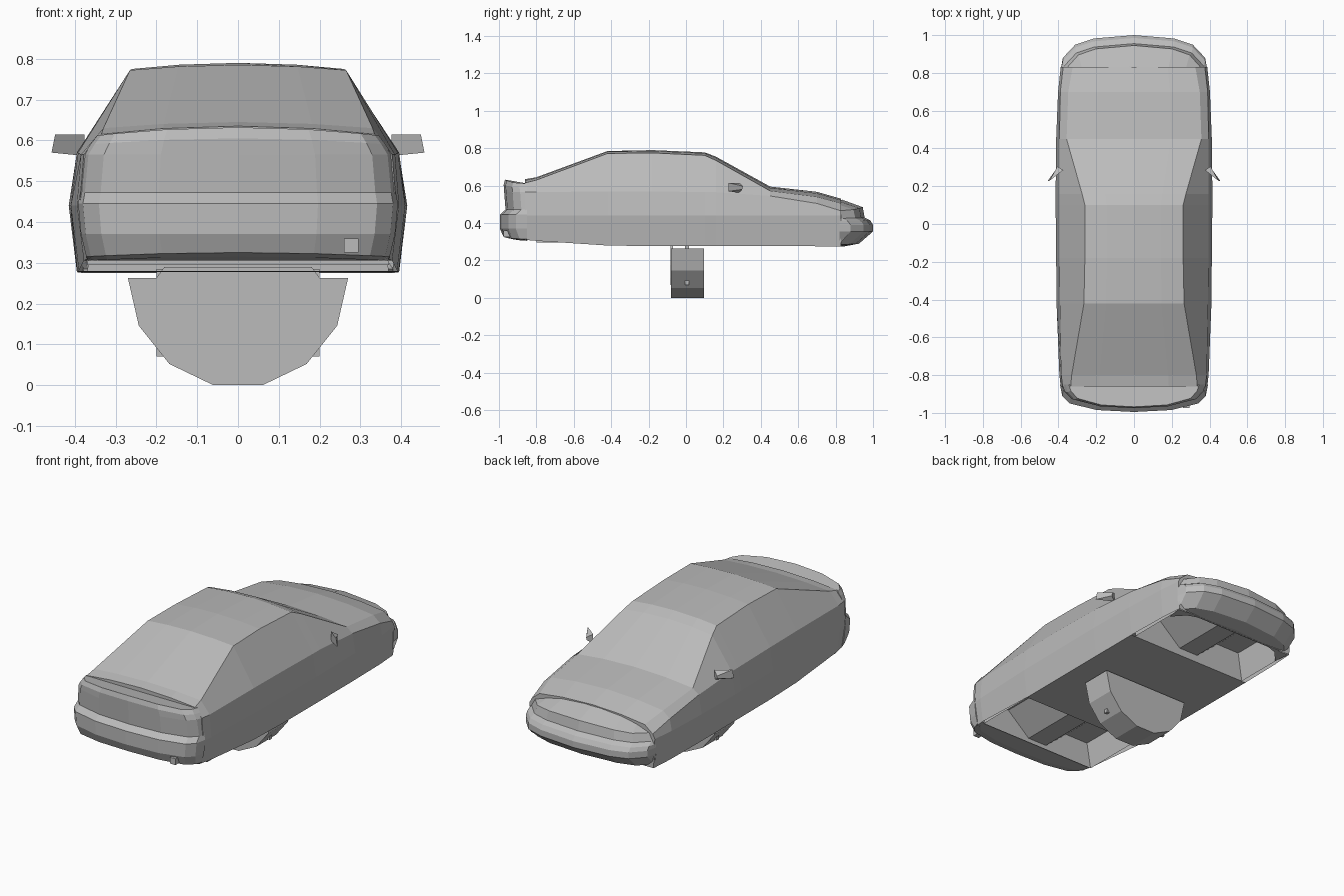
import bpy
import bmesh
from math import cos, sin, pi

cube = bpy.data.objects.get("Cube")
if cube:
    bpy.data.objects.remove(cube, do_unlink=True)

grey = bpy.data.materials.new("plain_grey")
grey.use_nodes = True
grey.diffuse_color = (0.5, 0.5, 0.5, 1)
grey.node_tree.nodes["Principled BSDF"].inputs["Base Color"].default_value = (0.5, 0.5, 0.5, 1)


def make(name, verts, faces, fix_normals=True):
    mesh = bpy.data.meshes.new(name)
    mesh.from_pydata(verts, [], faces)
    if fix_normals:
        bm = bmesh.new()
        bm.from_mesh(mesh)
        bmesh.ops.recalc_face_normals(bm, faces=bm.faces)
        bm.to_mesh(mesh)
        bm.free()
    mesh.materials.append(grey)
    obj = bpy.data.objects.new(name, mesh)
    bpy.context.collection.objects.link(obj)
    return obj


def loft(name, rows, closed=False, skip_bottom=()):
    """Join rows of points with quads and cap both ends."""
    n = len(rows[0])
    verts = [p for row in rows for p in row]
    faces = []
    for r in range(len(rows) - 1):
        for i in range(n if closed else n - 1):
            if i == n - 1 and r in skip_bottom:
                continue
            j = (i + 1) % n
            faces.append((r * n + i, r * n + j, (r + 1) * n + j, (r + 1) * n + i))
    last = (len(rows) - 1) * n
    faces += [tuple(range(n)), tuple(range(last, last + n))]
    if not closed:
        faces.append(tuple(r * n for r in range(len(rows)))
                     + tuple(r * n + n - 1 for r in reversed(range(len(rows)))))
    return make(name, verts, faces)


def box(name, x0, x1, y0, y1, z0, z1):
    return loft(name, [[(x0, y, z0), (x1, y, z0), (x1, y, z1), (x0, y, z1)]
                       for y in (y0, y1)], closed=True)


# Body shell: y, top z, roof edge x and z, belt x and z, crease x, sill x and z
stations = [
    (-0.86, .635, .335, .615, .378, .565, .388, .368, .31),
    (-0.80, .645, .33, .63, .385, .565, .395, .378, .305),
    (-0.42, .785, .265, .772, .392, .57, .41, .39, .28),
    (-0.18, .79, .26, .775, .395, .57, .412, .394, .277),
    (0.10, .778, .26, .762, .395, .565, .415, .395, .277),
    (0.16, .755, .275, .735, .395, .565, .415, .395, .277),
    (0.45, .595, .357, .572, .395, .545, .412, .395, .277),
    (0.70, .567, .348, .54, .39, .505, .402, .39, .276),
    (0.83, .53, .325, .505, .375, .465, .388, .38, .275),
]
rows = []
for y, zt, xr, zr, xb, zb, xw, xs, zs in stations:
    half = [(xs, zs), (xw, .44), (xb, zb), (xr, zr), (xr * .55, zt - (zt - zr) * .3)]
    rows.append([(x, y, z) for x, z in half] + [(0, y, zt)]
                + [(-x, y, z) for x, z in reversed(half)])
loft("body_shell", rows, closed=True, skip_bottom=(1, 6, 7))


# Nose and tail: bowed horizontal arcs stacked from top to bottom
def end_piece(name, base, sign, levels, bow):
    arcs = []
    for z, z_side, y, half in levels:
        side = [(half, sign * base, z_side)]
        side += [(half * f, sign * (y - back), z + (z_side - z) * f * f) for f, back in bow]
        arcs.append(side + [(0, sign * y, z)] + [(-x, v, w) for x, v, w in reversed(side)])
    loft(name, arcs)


end_piece("tail", .85, -1, [
    (.632, .612, .968, .345), (.605, .59, .975, .362), (.565, .565, .972, .378),
    (.472, .472, .965, .387), (.445, .445, .995, .392), (.37, .37, .995, .385),
    (.325, .315, .975, .372), (.315, .305, .93, .368),
], [(.97, .085), (.87, .045), (.5, .01)])
end_piece("nose", .82, 1, [
    (.525, .5, .835, .33), (.485, .465, .945, .368), (.43, .425, .955, .382),
    (.415, .41, .985, .388), (.39, .39, 1.0, .388), (.355, .355, 1.0, .388),
    (.29, .285, .925, .38), (.276, .276, .85, .378),
], [(.97, .12), (.8, .05), (.55, .018)])

# Wheel wells: hollow troughs with a low ridge between the two sides
for name, y0, y1, edge_z in (("front_wells", .45, .83, .277), ("rear_wells", -.8, -.42, .295)):
    outline = [(.37, edge_z), (.345, .44), (.2, .44), (.06, .32)]
    outline += [(-x, z) for x, z in reversed(outline)]
    n = len(outline)
    verts = [(x, y, z) for y in (y0, y1) for x, z in outline]
    faces = [(i, i + 1, n + i + 1, n + i) for i in range(n - 1)]
    faces += [tuple(reversed(range(n))), tuple(range(n, 2 * n))]
    make(name, verts, faces, fix_normals=False)


# Round stand below the floor, with a thinner hub and a cross plate
def disc(name, radius, y0, y1, sides=14):
    ring = [(radius * cos(2 * pi * i / sides + pi / 2 + pi / sides),
             .263 + radius * sin(2 * pi * i / sides + pi / 2 + pi / sides))
            for i in range(sides)]
    ring = [(x, min(z, .29)) for x, z in ring if z < .38]
    return loft(name, [[(x, y, z) for x, z in ring] for y in (y0, y1)], closed=True)


disc("stand_disc", .27, -.08, .095)
disc("stand_hub", .2, -.083, -.07)
box("stand_plate", -.2, .2, -.005, .015, .07, .285)

# Door mirrors
for side, s in (("left", 1), ("right", -1)):
    verts = [(s * x, y, z) for x, y, z in (
        (.376, .285, .615), (.448, .228, .615), (.457, .228, .57), (.376, .285, .562),
        (.405, .305, .597), (.405, .3, .58))]
    make(side + "_mirror", verts, [(0, 1, 2, 3), (0, 4, 1), (1, 4, 5, 2), (2, 5, 3), (3, 5, 4, 0)])

# Small block under the tail bumper
box("tail_block", .26, .295, -.975, -.935, .325, .36)
